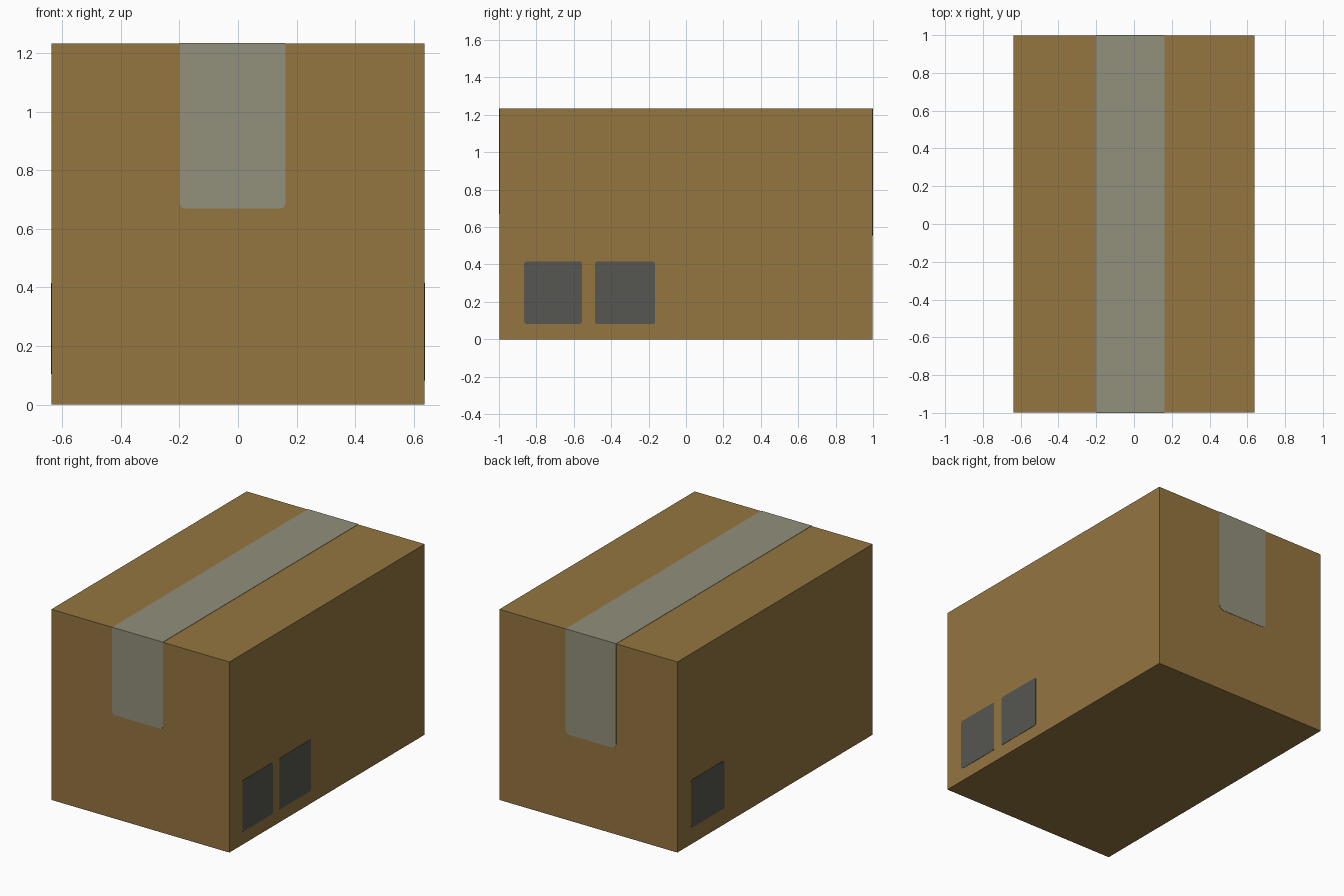
import bpy, bmesh, math
from mathutils import Vector

if "Cube" in bpy.data.objects:
    bpy.data.objects.remove(bpy.data.objects["Cube"])

T = 0.002                       # plate thickness
HX, HY, H = 0.637, 1.0 - T, 1.235 - T
X, Y, Z = Vector((1, 0, 0)), Vector((0, 1, 0)), Vector((0, 0, 1))


def material(name, rgb):
    m = bpy.data.materials.new(name)
    m.diffuse_color = (*rgb, 1)
    m.use_nodes = True
    m.node_tree.nodes["Principled BSDF"].inputs["Base Color"].default_value = m.diffuse_color
    return m


cardboard = material("cardboard brown", (0.296, 0.178, 0.051))
tape_grey = material("tape grey", (0.287, 0.279, 0.198))
label_dark = material("label dark grey", (0.093, 0.093, 0.082))


def finish(name, bm, mat):
    bmesh.ops.recalc_face_normals(bm, faces=bm.faces)
    me = bpy.data.meshes.new(name)
    bm.to_mesh(me)
    bm.free()
    me.materials.append(mat)
    bpy.context.collection.objects.link(bpy.data.objects.new(name, me))


def plate(name, mat, origin, u, v, u0, u1, v0, v1, r_low, r_high):
    """Thin plate lying on a box side, with rounded lower and upper corners."""
    n = u.cross(v) * T
    pts = []
    for i, (a, b, su, sv, r) in enumerate([(u1, v1, -1, -1, r_high), (u0, v1, 1, -1, r_high),
                                           (u0, v0, 1, 1, r_low), (u1, v0, -1, 1, r_low)]):
        for k in range(5 if r else 1):
            t = math.pi / 2 * (i + k / 4)
            ca, sa = (math.cos(t), math.sin(t)) if r else (0, 0)
            pts.append((a + r * (su + ca), b + r * (sv + sa)))
    bm = bmesh.new()
    face = bm.faces.new([bm.verts.new(origin + u * a + v * b) for a, b in pts])
    ext = bmesh.ops.extrude_face_region(bm, geom=[face], use_keep_orig=True)
    bmesh.ops.translate(bm, vec=n, verts=[e for e in ext["geom"] if isinstance(e, bmesh.types.BMVert)])
    finish(name, bm, mat)


# Closed cardboard box
bm = bmesh.new()
bmesh.ops.create_cube(bm, size=1)
for vert in bm.verts:
    vert.co = (vert.co.x * 2 * HX, vert.co.y * 2 * HY, (vert.co.z + 0.5) * H)
finish("box", bm, cardboard)

# Tape over the top and down both ends
plate("tape_top", tape_grey, Z * H, X, Y, -0.20, 0.162, -1, 1, 0, 0)
plate("tape_front", tape_grey, -Y * HY, X, Z, -0.20, 0.162, 0.67, H, 0.018, 0)
plate("tape_back", tape_grey, Y * HY, -X, Z, -0.162, 0.20, 0.555, H, 0.03, 0)

# Dark labels low on the long sides
for i, (y0, y1) in enumerate([(-0.865, -0.557), (-0.487, -0.165)]):
    plate(f"right_label_{i + 1}", label_dark, X * HX, Y, Z, y0, y1, 0.083, 0.415, 0.01, 0.01)
plate("left_label", label_dark, -X * HX, -Y, Z, -0.86, -0.52, 0.105, 0.415, 0.015, 0.015)
